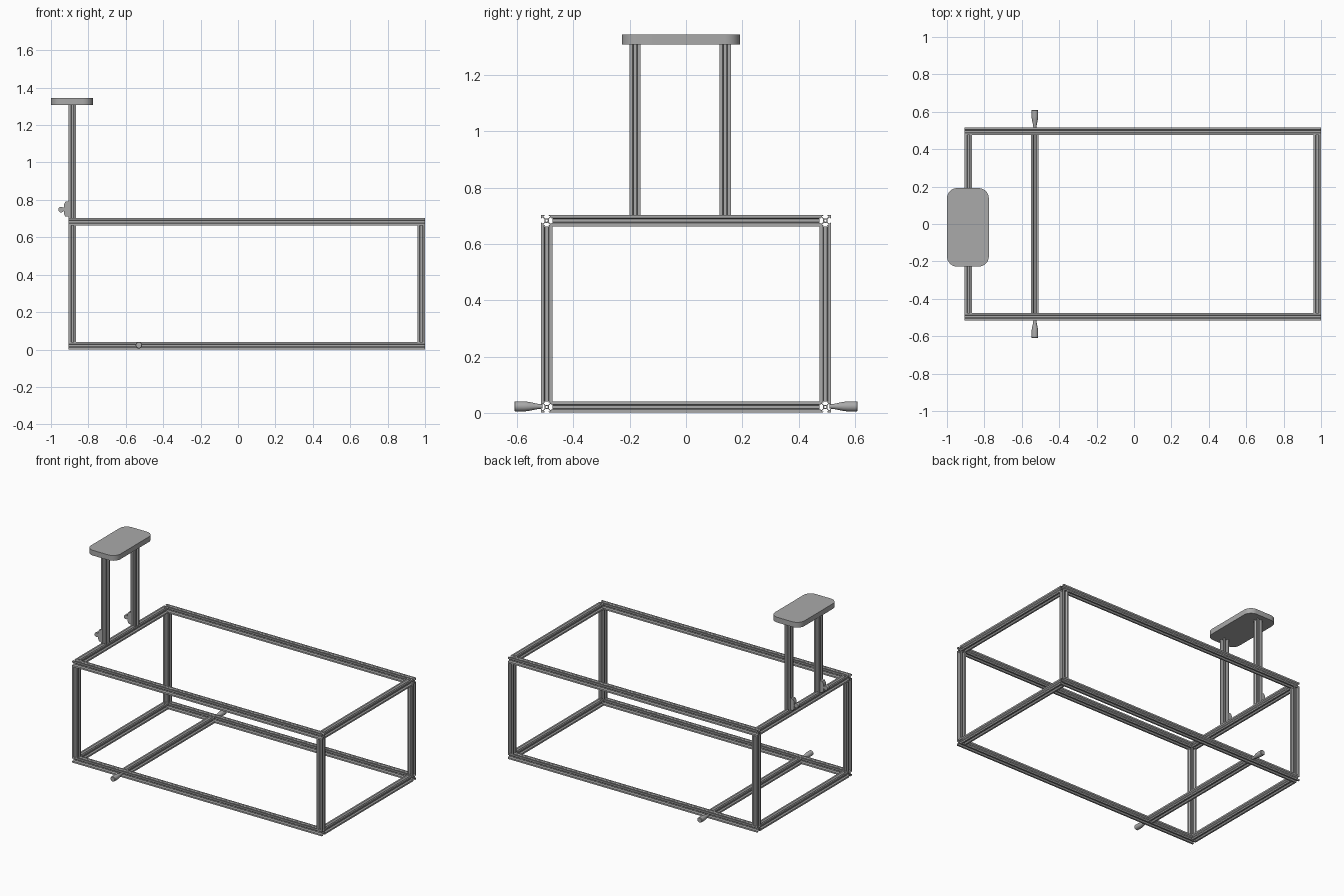
import bpy, bmesh, math
from mathutils import Vector

if "Cube" in bpy.data.objects:
    bpy.data.objects.remove(bpy.data.objects["Cube"])

metal = bpy.data.materials.new("grey metal")
metal.use_nodes = True
GREY = (0.4, 0.4, 0.4, 1)
metal.diffuse_color = GREY
metal.node_tree.nodes["Principled BSDF"].inputs["Base Color"].default_value = GREY

HALF = 0.02                      # half width of a slotted bar
LEFT, RIGHT = -0.885, 0.98       # centre lines of the frame
SIDE = 0.495
LOW, HIGH = 0.021, 0.683


def add_object(name, mesh):
    obj = bpy.data.objects.new(name, mesh)
    bpy.context.collection.objects.link(obj)
    mesh.materials.clear()
    mesh.materials.append(metal)
    return obj


def smooth(obj):
    bpy.ops.object.select_all(action='DESELECT')
    obj.select_set(True)
    bpy.context.view_layer.objects.active = obj
    bpy.ops.object.shade_smooth_by_angle(angle=math.radians(35))


def slot_section():
    # One corner arm, mirrored on its diagonal, then turned four times
    half = [(.39, .284), (.656, .55), (.82, .55), (.82, .31), (1, .458), (1, 1)]
    arm = half + [(y, x) for x, y in reversed(half[:-1])]
    points = []
    for turn in range(4):
        points += [(x * HALF, y * HALF) for x, y in arm]
        arm = [(-y, x) for x, y in arm]
    return points


def extrude_outline(name, loops, start, end):
    # Fill the loops (inner ones become holes) and sweep from start to end
    start, end = Vector(start), Vector(end)
    curve = bpy.data.curves.new(name + " outline", 'CURVE')
    curve.dimensions = '2D'
    curve.fill_mode = 'BOTH'
    curve.extrude = (end - start).length / 2
    for loop in loops:
        spline = curve.splines.new('POLY')
        spline.points.add(len(loop) - 1)
        for point, (x, y) in zip(spline.points, loop):
            point.co = (x, y, 0, 1)
        spline.use_cyclic_u = True
    helper = bpy.data.objects.new(name + " helper", curve)
    bpy.context.collection.objects.link(helper)
    graph = bpy.context.evaluated_depsgraph_get()
    mesh = bpy.data.meshes.new_from_object(helper.evaluated_get(graph))
    bpy.data.objects.remove(helper)
    bpy.data.curves.remove(curve)
    for face in mesh.polygons:
        face.use_smooth = False
    obj = add_object(name, mesh)
    obj.location = (start + end) / 2
    obj.rotation_euler = (end - start).to_track_quat('Z', 'Y').to_euler()
    return obj


def circle(radius, count, cx=0, cy=0):
    return [(cx + radius * math.cos(i * math.tau / count),
             cy + radius * math.sin(i * math.tau / count)) for i in range(count)]


def bar(name, start, end):
    return extrude_outline(name, [slot_section(), circle(HALF * .21, 12)], start, end)


# Long rails, end rails and uprights of the box frame
inner = SIDE - HALF
for level, z in (("bottom", LOW), ("top", HIGH)):
    for side, y in (("front", -SIDE), ("back", SIDE)):
        bar(f"{level}_{side}_rail", (LEFT - HALF, y, z), (RIGHT + HALF, y, z))
    for side, x in (("right", LEFT), ("left", RIGHT)):
        bar(f"{level}_{side}_end_rail", (x, -inner, z), (x, inner, z))
for side, y in (("front", -SIDE), ("back", SIDE)):
    for end, x in (("right", LEFT), ("left", RIGHT)):
        bar(f"{side}_{end}_upright", (x, y, LOW + HALF), (x, y, HIGH - HALF))

# Cross bar with a flared grip on each end
CROSS = -0.53
bar("cross_bar", (CROSS, -inner, LOW), (CROSS, inner, LOW))
for side, sign in (("front", -1), ("back", 1)):
    bm = bmesh.new()
    rings = []
    for y, r in ((.51, .008), (.525, .009), (.558, .016), (.575, .018), (.607, .018), (.61, .015)):
        rings.append([bm.verts.new((CROSS + a, sign * y, LOW + b + .002)) for a, b in circle(r, 24)])
    for one, two in zip(rings, rings[1:]):
        for i in range(24):
            j = (i + 1) % 24
            bm.faces.new((one[i], one[j], two[j], two[i]))
    bm.faces.new(rings[0])
    bm.faces.new(rings[-1])
    bmesh.ops.recalc_face_normals(bm, faces=bm.faces)
    mesh = bpy.data.meshes.new(side + "_grip")
    bm.to_mesh(mesh)
    bm.free()
    smooth(add_object(side + "_grip", mesh))

# Seat posts, each with a clamp plate and a round clamp knob
for side, y in (("front", -.181), ("back", .139)):
    bar(side + "_seat_post", (LEFT, y, HIGH + HALF), (LEFT, y, 1.31))
    face = LEFT - HALF
    # Outline axes: x runs along the model's x, y runs up
    plate = [(0, .71), (0, .79), (-.018, .79), (-.026, .775), (-.026, .725), (-.018, .71)]
    for part, outline, width in (("clamp_plate", plate, .014),
                                 ("clamp_arm", [(-.02, .74), (-.02, .758), (-.04, .758), (-.04, .74)], .008),
                                 ("clamp_knob", circle(.015, 20, -.041, .748), .011)):
        bm = bmesh.new()
        base = bm.faces.new([bm.verts.new((face + a, y - width, b)) for a, b in outline])
        new = bmesh.ops.extrude_face_region(bm, geom=[base])["geom"]
        bmesh.ops.translate(bm, vec=(0, 2 * width, 0),
                            verts=[v for v in new if isinstance(v, bmesh.types.BMVert)])
        bmesh.ops.recalc_face_normals(bm, faces=bm.faces)
        mesh = bpy.data.meshes.new(f"{side}_{part}")
        bm.to_mesh(mesh)
        bm.free()
        smooth(add_object(f"{side}_{part}", mesh))

# Seat: a flat pad with rounded corners
RADIUS, STEPS = 0.055, 8
pad = []
for quarter, (sx, sy) in enumerate(((1, 1), (-1, 1), (-1, -1), (1, -1))):
    for i in range(STEPS + 1):
        angle = (quarter + i / STEPS) * math.pi / 2
        pad.append((sx * (.112 - RADIUS) + RADIUS * math.cos(angle),
                    sy * (.21 - RADIUS) + RADIUS * math.sin(angle)))
seat = extrude_outline("seat", [pad], (-.888, -.018, 1.308), (-.888, -.018, 1.344))
seat.rotation_euler = (0, 0, 0)
smooth(seat)
